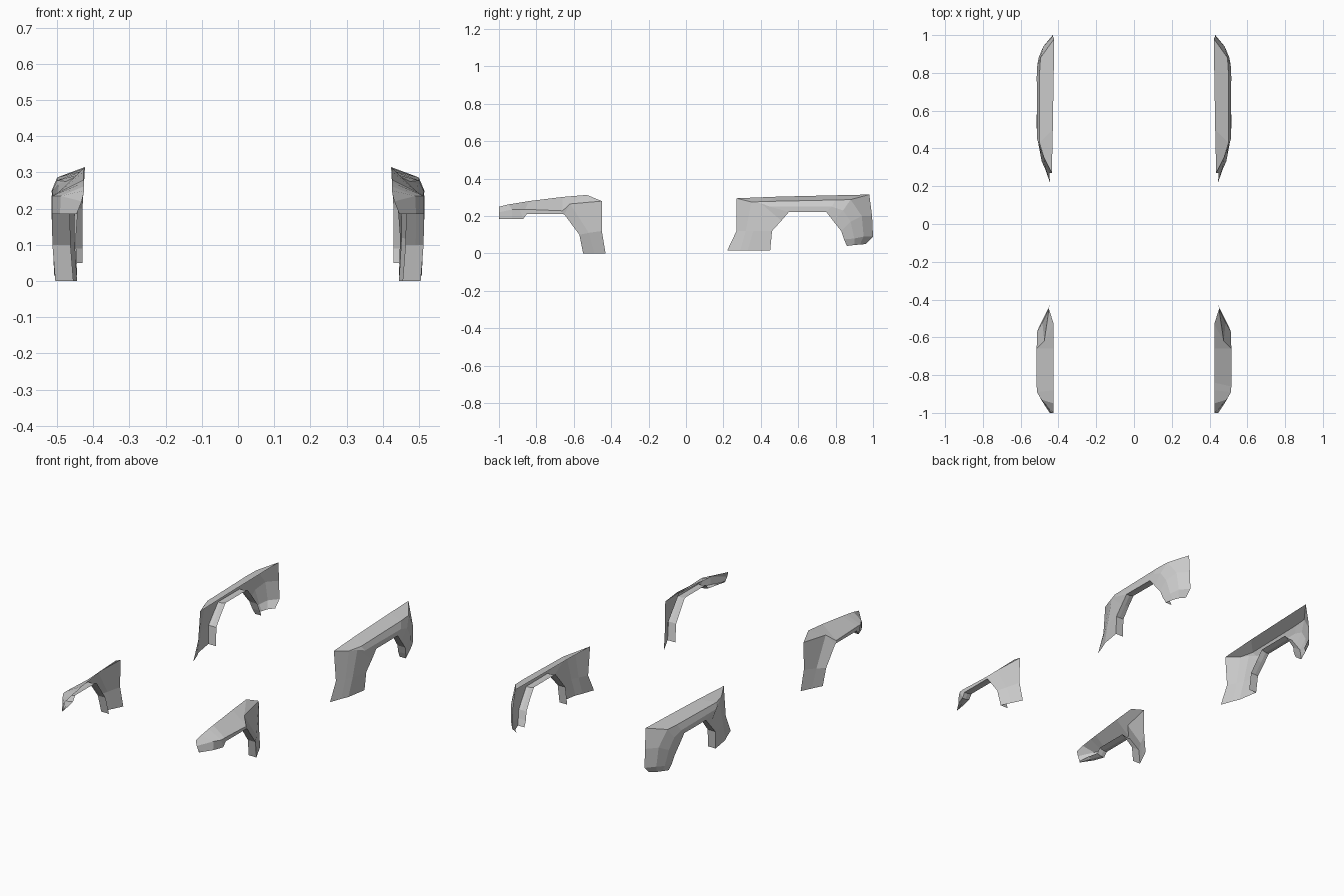
import bpy, bmesh

def fender(name, sections):
    """Loft strips between sections running from the body edge to the arch edge,
    add an inward wheel-arch lip, then mirror to the other side."""
    bm = bmesh.new()
    rows = []
    for sec in sections:
        x, y, z = sec[-1]
        mid = min(x, max(x - 0.022, 0.452))
        inner = min(x, max(x - 0.05, 0.45))
        pts = list(sec) + [(mid, y, z), (inner, y, z + 0.008 if z > 0.15 else z)]
        rows.append([bm.verts.new(p) for p in pts])
    for a, b in zip(rows, rows[1:]):
        for i in range(len(a) - 1):
            bm.faces.new((a[i], b[i], b[i + 1], a[i + 1]))
    bmesh.ops.remove_doubles(bm, verts=bm.verts, dist=0.0005)
    bmesh.ops.recalc_face_normals(bm, faces=bm.faces)
    # make the visible side of the shell face outwards
    if sum(f.normal.x * f.calc_area() for f in bm.faces) < 0:
        bmesh.ops.reverse_faces(bm, faces=bm.faces)
    me = bpy.data.meshes.new(name)
    bm.to_mesh(me)
    bm.free()
    ob = bpy.data.objects.new(name, me)
    bpy.context.collection.objects.link(ob)
    m = ob.modifiers.new("mirror", 'MIRROR')
    m.use_mirror_merge = False
    return ob

# front fenders: nose, top, then the leg behind the wheel
fender("front_fender", [
    [(.425, -1.0, .25), (.432, -1.0, .22), (.446, -1.0, .185)],
    [(.425, -.95, .262), (.49, -.93, .235), (.492, -.93, .185)],
    [(.425, -.88, .273), (.514, -.89, .235), (.514, -.87, .185)],
    [(.427, -.84, .28), (.515, -.86, .236), (.515, -.85, .212)],
    [(.427, -.66, .302), (.515, -.66, .228), (.515, -.66, .212)],
    [(.425, -.53, .313), (.475, -.62, .265), (.515, -.65, .208)],
    [(.450, -.45, .28), (.475, -.62, .265), (.515, -.65, .208)],
    [(.452, -.45, .12), (.485, -.52, .11), (.513, -.57, .10)],
    [(.445, -.43, 0), (.475, -.49, 0), (.505, -.55, 0)],
])

# rear fenders: ribbed leg ahead of the wheel, top, tail leg
fender("rear_fender", [
    [(.445, .22, .015), (.470, .29, .015), (.488, .33, .015), (.508, .45, .015)],
    [(.448, .27, .12), (.475, .32, .12), (.494, .36, .12), (.513, .46, .12)],
    [(.435, .27, .295), (.476, .35, .275), (.497, .40, .268), (.515, .51, .175)],
    [(.430, .50, .304), (.500, .43, .278), (.513, .45, .25), (.515, .55, .222)],
    [(.425, .80, .311), (.500, .80, .286), (.515, .78, .25), (.514, .75, .222)],
    [(.423, .98, .315), (.495, .88, .288), (.512, .84, .23), (.511, .79, .17)],
    [(.430, .995, .2), (.480, .94, .2), (.505, .88, .17), (.507, .83, .12)],
    [(.430, 1.0, .09), (.472, .95, .09), (.492, .90, .08), (.500, .845, .075)],
    [(.430, .96, .05), (.460, .93, .048), (.475, .90, .045), (.490, .86, .04)],
])
